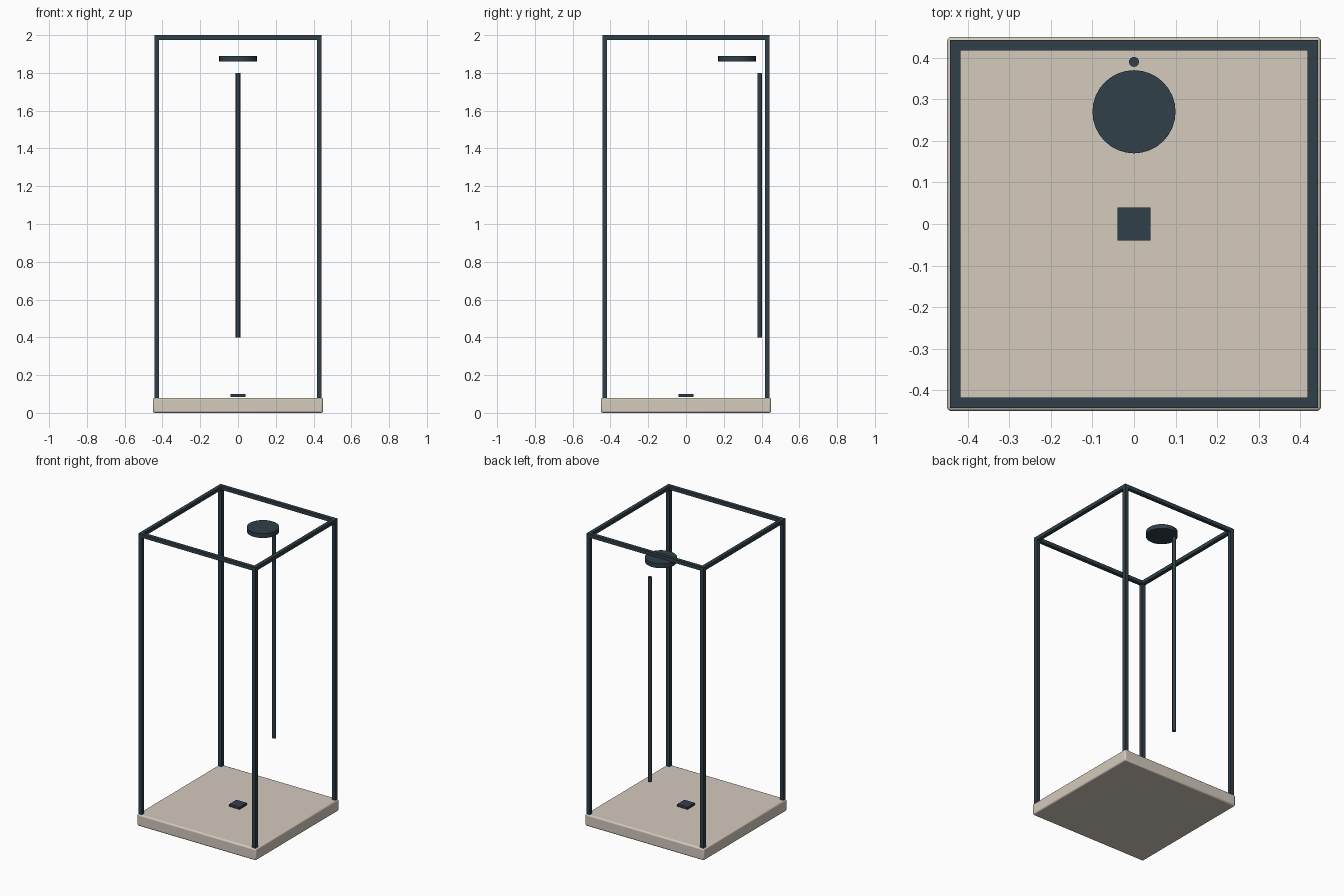
import bpy

if "Cube" in bpy.data.objects:
    bpy.data.objects.remove(bpy.data.objects["Cube"])


def material(name, color):
    mat = bpy.data.materials.new(name)
    mat.diffuse_color = color
    mat.use_nodes = True
    mat.node_tree.nodes["Principled BSDF"].inputs["Base Color"].default_value = mat.diffuse_color
    return mat


DARK = material("dark_metal", (0.03, 0.05, 0.065, 1))
STONE = material("pale_stone", (0.66, 0.59, 0.51, 1))


def finish(name, mat):
    obj = bpy.context.object
    obj.name = name
    obj.data.materials.append(mat)
    return obj


def box(name, center, size, mat=DARK):
    bpy.ops.mesh.primitive_cube_add(size=1, location=center)
    obj = finish(name, mat)
    obj.scale = size
    bpy.ops.object.transform_apply(location=False, rotation=False, scale=True)
    return obj


def cylinder(name, center, radius, depth, sides):
    bpy.ops.mesh.primitive_cylinder_add(vertices=sides, radius=radius,
                                        depth=depth, location=center)
    obj = finish(name, DARK)
    bpy.ops.object.shade_smooth_by_angle()
    return obj


TRAY = 0.9      # tray width
TRAY_H = 0.08   # tray height
TOP = 2.0       # overall height
BAR = 0.025     # frame bar thickness
EDGE = 0.43     # frame centre line

# Shower tray with softened edges
tray = box("shower_tray", (0, 0, TRAY_H / 2), (TRAY, TRAY, TRAY_H), STONE)
bevel = tray.modifiers.new("soft_edges", "BEVEL")
bevel.width = 0.01
bevel.segments = 3
bpy.ops.object.shade_smooth_by_angle()

# Square drain cover
box("drain_cover", (0, 0, 0.0925), (0.08, 0.08, 0.015))

# Corner posts
for sx, side in ((-1, "left"), (1, "right")):
    for sy, end in ((-1, "front"), (1, "back")):
        box(f"{end}_{side}_post", (sx * EDGE, sy * EDGE, (TRAY_H + TOP) / 2),
            (BAR, BAR, TOP - TRAY_H))

# Top rails, fitted between the posts
length = 2 * EDGE - BAR
rail_z = TOP - BAR / 2
for s, end, side in ((-1, "front", "left"), (1, "back", "right")):
    box(f"{end}_top_rail", (0, s * EDGE, rail_z), (length, BAR, BAR))
    box(f"{side}_top_rail", (s * EDGE, 0, rail_z), (BAR, length, BAR))

# Riser pipe and shower head
cylinder("riser_pipe", (0, 0.39, 1.1), 0.012, 1.4, 16)
cylinder("shower_head", (0, 0.27, 1.875), 0.1, 0.03, 32)
